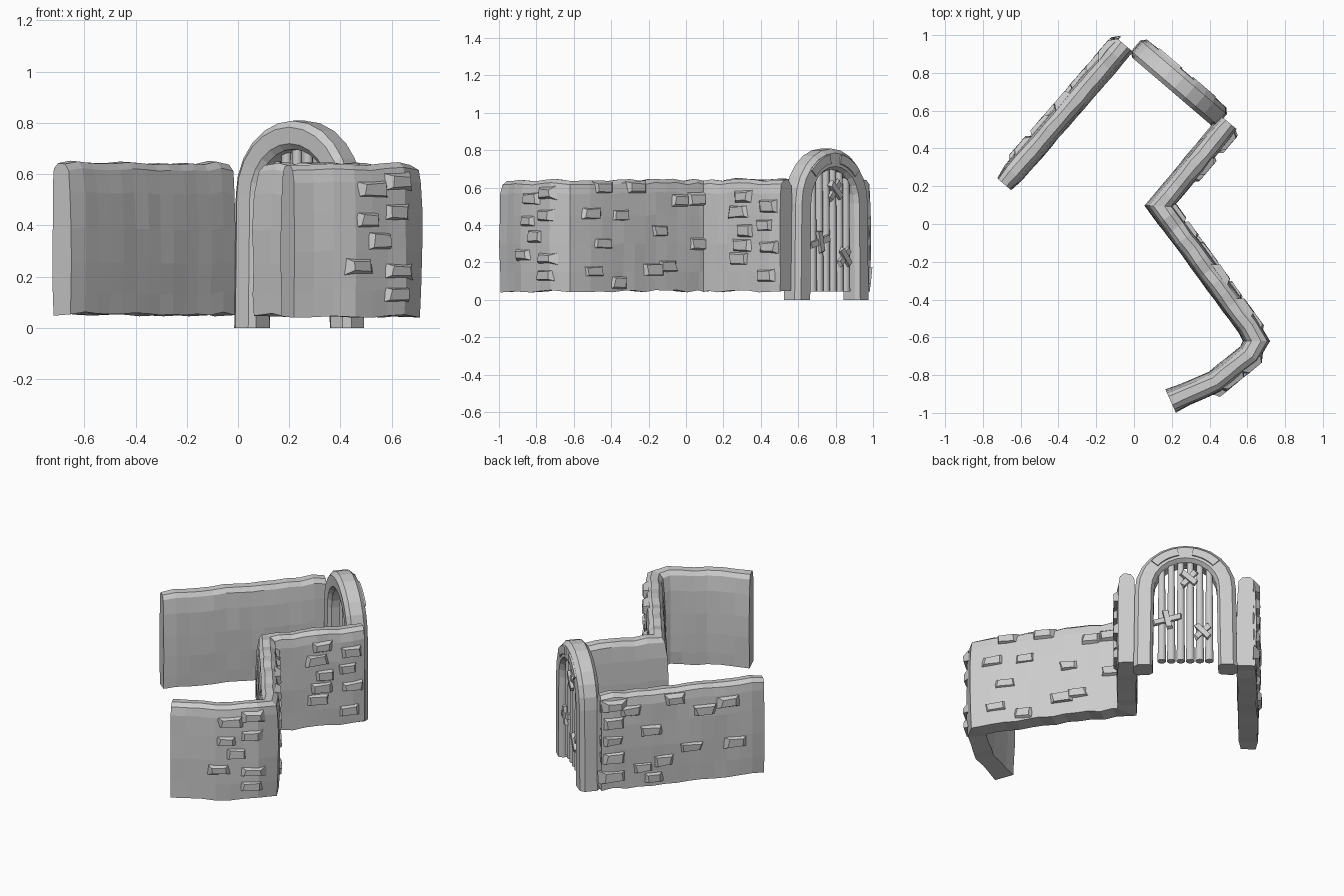
import bpy, bmesh, math, random
from mathutils import Vector, Matrix

if "Cube" in bpy.data.objects:
    bpy.data.objects.remove(bpy.data.objects["Cube"])

random.seed(4)


def finish(name, bm):
    bmesh.ops.recalc_face_normals(bm, faces=bm.faces)
    me = bpy.data.meshes.new(name)
    bm.to_mesh(me)
    bm.free()
    ob = bpy.data.objects.new(name, me)
    bpy.context.collection.objects.link(ob)
    return ob


def loft(name, rings):
    """Skin a list of closed rings and cap both ends."""
    bm = bmesh.new()
    vs = [[bm.verts.new(p) for p in r] for r in rings]
    n = len(rings[0])
    for a, b in zip(vs, vs[1:]):
        for i in range(n):
            j = (i + 1) % n
            bm.faces.new((a[i], a[j], b[j], b[i]))
    bm.faces.new(vs[0])
    bm.faces.new(vs[-1])
    return finish(name, bm)


def block(name, matrix, size, taper=0.62):
    """Slightly uneven box whose outer (+Y) face is smaller."""
    bm = bmesh.new()
    bmesh.ops.create_cube(bm, size=1)
    for v in bm.verts:
        k = taper if v.co.y > 0 else 1
        v.co = Vector((v.co.x * size[0] * k, v.co.y * size[1], v.co.z * size[2] * k))
        v.co += Vector([random.uniform(-.07, .07) * s for s in size])
    bm.transform(matrix)
    return finish(name, bm)


# wall cross-section: (offset to the outer side, height)
SECTION = [(.052, .045), (.056, .15), (.058, .30), (.057, .45), (.053, .57), (.044, .62),
           (.018, .64), (-.026, .637), (-.046, .612), (-.057, .52), (-.062, .38), (-.063, .25),
           (-.06, .13), (-.056, .05)]


def wall(name, corners, lift=0.0, s0=1.0, s1=1.0):
    """Sweep the section along mitred corners; s0 and s1 scale the end thickness."""
    pts = [Vector(c) for c in corners]
    path = []
    for a, b in zip(pts, pts[1:]):
        n = max(1, round((b - a).length / .075))
        path += [a.lerp(b, k / n) for k in range(n)]
    path.append(pts[-1])
    rings = []
    last = len(path) - 1
    for i, p in enumerate(path):
        d0 = (p - path[i - 1]).normalized() if i else (path[1] - p).normalized()
        d1 = (path[i + 1] - p).normalized() if i < last else d0
        n0, n1 = Vector((-d0.y, d0.x)), Vector((-d1.y, d1.x))
        m = (n0 + n1).normalized()
        m /= max(m.dot(n0), .72)
        dz = random.uniform(-.006, .008) + lift
        s = s0 if i == 0 else s1 if i == last else 1
        ring = []
        for d, z in SECTION:
            q = p + m * (d * s + random.uniform(-.003, .003))
            ring.append((q.x, q.y, z + dz))
        rings.append(ring)
    return loft(name, rings)


def bricks(name, a, b, spots):
    """Raised stones on the outer side of the wall from a to b."""
    a, b = Vector(a), Vector(b)
    d = (b - a).normalized()
    n = Vector((-d.y, d.x))
    for i, (t, z) in enumerate(spots):
        p = a.lerp(b, t) + n * .058
        m = Matrix(((d.x, n.x, 0, p.x), (d.y, n.y, 0, p.y), (0, 0, 1, z), (0, 0, 0, 1)))
        block(f"{name}_{i}", m, (random.uniform(.12, .16), .036, random.uniform(.065, .08)))


# left wall
L0, L1 = (-.69, .213), (-.053, .952)
wall("left_wall", [L0, L1], .005, .8, .95)
bricks("left_wall_stone", L0, L1,
       [(.92, .58), (.92, .47), (.93, .36), (.92, .25), (.93, .13), (.7, .40), (.37, .5), (.22, .53),
        (.18, .27), (.45, .27), (.62, .2), (.75, .17), (.68, .1), (.82, .54), (.55, .58)])

# zigzag right wall
A, B, C, D = (.505, .535), (.137, .095), (.645, -.61), (.195, -.94)
wall("right_wall", [A, B, (.606, -.54), (.652, -.62), (.61, -.69), (.43, -.835), D], 0, .9, 1.08)
bricks("gate_wall_stone", A, B,
       [(.45, .55), (.5, .47), (.42, .37), (.45, .29), (.5, .22), (.14, .5), (.18, .4), (.13, .28),
        (.16, .13)])
bricks("middle_wall_stone", B, C,
       [(.23, .53), (.1, .54), (.55, .6), (.8, .6), (.68, .45), (.38, .37), (.09, .3), (.82, .3),
        (.9, .46), (.43, .16), (.32, .18), (.69, .09), (.88, .15)])
bricks("end_wall_stone", (.61, -.69), (.43, -.835),
       [(.65, .54), (.12, .45), (.75, .42), (.5, .34), (.1, .22), (.95, .24), (.15, .13), (.1, .57)])

# gate frame: u along the gate, d outward, z up
GATE = Matrix.Translation((.24, .75, 0)) @ Matrix.Rotation(math.atan2(-.65, .76), 4, 'Z')
R, SPRING = .24, .515


def arch_ring(centre, out, section):
    return [GATE @ Vector((centre[0] + out[0] * r, d, centre[1] + out[1] * r)) for r, d in section]


def arc(a0, a1, n, section):
    rings = []
    for k in range(n + 1):
        a = math.radians(a0 + (a1 - a0) * k / n)
        o = (math.cos(a), math.sin(a))
        rings.append(arch_ring((R * o[0], SPRING + R * o[1]), o, section))
    return rings


# stone arch with chamfered section
frame = [(-.058, -.04), (-.036, -.06), (.028, -.063), (.053, -.04), (.053, .035), (.03, .06),
         (-.042, .063), (-.058, .04)]
legs = [(0, .008), (.12, .006), (.26, .004), (.4, .002)]
rings = [arch_ring((R + o, z), (1, 0), frame) for z, o in legs]
rings += arc(0, 180, 12, frame)
rings += [arch_ring((-R - o, z), (-1, 0), frame) for z, o in reversed(legs)]
loft("gate_arch", rings)

# plain curved plaques on the arch front
plate = [(-.03, .05), (.03, .05), (.024, .069), (-.024, .069)]
loft("plaque_right", arc(42, 80, 5, plate))
loft("plaque_left", arc(100, 138, 5, plate))

# round bars
for i in range(6):
    u = -.138 + i * .055
    top = SPRING + math.sqrt(.2 ** 2 - u * u) - .01
    bm = bmesh.new()
    bmesh.ops.create_cone(bm, cap_ends=True, segments=10, radius1=.025, radius2=.02, depth=top - .045)
    bm.transform(GATE @ Matrix.Translation((u, .018, (top + .045) / 2)))
    ob = finish(f"gate_bar_{i}", bm)
    for f in ob.data.polygons:
        f.use_smooth = len(f.vertices) == 4

# crossed slats tied over the bars
for i, (u, z, tilt, length) in enumerate([(-.02, .585, 50, .13), (.105, .31, 15, .17), (-.1, .23, 45, .12)]):
    for j, (ang, ln, dep) in enumerate([(tilt, length, .042), (tilt + 88, .11, .05)]):
        m = GATE @ Matrix.Translation((u, dep, z)) @ Matrix.Rotation(math.radians(ang), 4, 'Y')
        block(f"gate_slat_{i}_{j}", m, (ln, .02, .034), .92)
